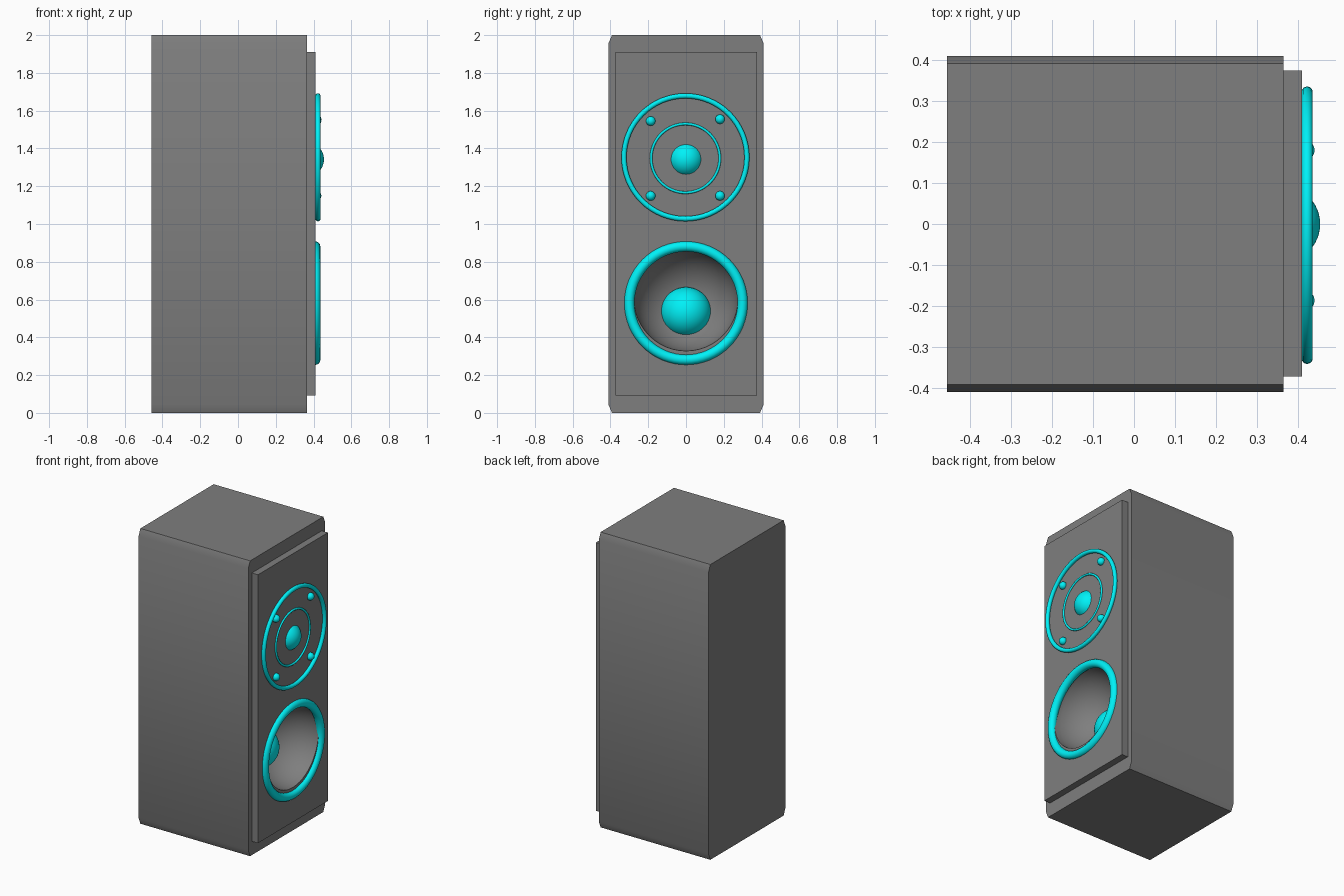
import bpy, bmesh
from math import pi, radians

if "Cube" in bpy.data.objects:
    bpy.data.objects.remove(bpy.data.objects["Cube"])


def colour(name, rgb):
    mat = bpy.data.materials.new(name)
    mat.diffuse_color = (*rgb, 1)
    mat.use_nodes = True
    mat.node_tree.nodes["Principled BSDF"].inputs["Base Color"].default_value = mat.diffuse_color
    return mat


cyan = colour("cyan", (0.0, 0.88, 0.93))
dark = colour("dark_grey", (0.21, 0.21, 0.21))


def smooth(ob, angle=30):
    bpy.ops.object.select_all(action='DESELECT')
    ob.select_set(True)
    bpy.context.view_layer.objects.active = ob
    bpy.ops.object.shade_smooth_by_angle(angle=radians(angle))


def prism(name, outline, x0, x1):
    """Extrude a (y, z) outline along x."""
    bm = bmesh.new()
    a = [bm.verts.new((x0, y, z)) for y, z in outline]
    b = [bm.verts.new((x1, y, z)) for y, z in outline]
    bm.faces.new(a)
    bm.faces.new(b)
    n = len(a)
    for i in range(n):
        j = (i + 1) % n
        bm.faces.new((a[i], a[j], b[j], b[i]))
    bmesh.ops.recalc_face_normals(bm, faces=bm.faces)
    me = bpy.data.meshes.new(name)
    bm.to_mesh(me)
    bm.free()
    me.materials.append(dark)
    ob = bpy.data.objects.new(name, me)
    bpy.context.collection.objects.link(ob)
    return ob


def ring(name, loc, outer, minor):
    bpy.ops.mesh.primitive_torus_add(location=loc, rotation=(0, pi / 2, 0),
                                     major_radius=outer - minor, minor_radius=minor,
                                     major_segments=64, minor_segments=16)
    ob = bpy.context.object
    ob.name = name
    ob.data.materials.append(cyan)
    smooth(ob, 60)


def ball(name, loc, r, mat=cyan):
    bpy.ops.mesh.primitive_uv_sphere_add(segments=48, ring_count=24, radius=r,
                                         location=loc, rotation=(0, pi / 2, 0))
    ob = bpy.context.object
    ob.name = name
    ob.data.materials.append(mat)
    smooth(ob)
    return ob


# Cabinet with shallow chamfers along its long edges, and raised front baffle
cabinet = prism("cabinet", [(-.392, 0), (.392, 0), (.411, .045), (.411, 1.955),
                            (.392, 2), (-.392, 2), (-.411, 1.955), (-.411, .045)], -.457, .365)
baffle = prism("baffle", [(-.373, .093), (.375, .093), (.375, 1.911), (-.373, 1.911)], .365, .411)

# Woofer bowl carved out of cabinet and baffle
cutter = ball("bowl_cutter", (.411, 0, .603), .275, dark)
cutter.hide_render = True
for ob in (cabinet, baffle):
    mod = ob.modifiers.new("bowl", 'BOOLEAN')
    mod.operation = 'DIFFERENCE'
    mod.solver = 'EXACT'
    mod.object = cutter
    smooth(ob)
    bpy.ops.object.modifier_apply(modifier=mod.name)
    smooth(ob)
bpy.data.objects.remove(cutter)

# Woofer ring and dust cap
ring("woofer_ring", (.409, 0, .581), .327, .027)
ball("woofer_cap", (.147, 0, .532), .134)

# Tweeter rings and dome
ring("tweeter_outer_ring", (.423, -.003, 1.353), .339, .0135)
ring("tweeter_inner_ring", (.413, -.003, 1.348), .189, .007)
ball("tweeter_dome", (.362, 0, 1.342), .093)

# Screws around the tweeter
for y, z in ((-.187, 1.545), (.18, 1.555), (-.187, 1.149), (.18, 1.149)):
    ball("screw", (.416, y, z), .025)
